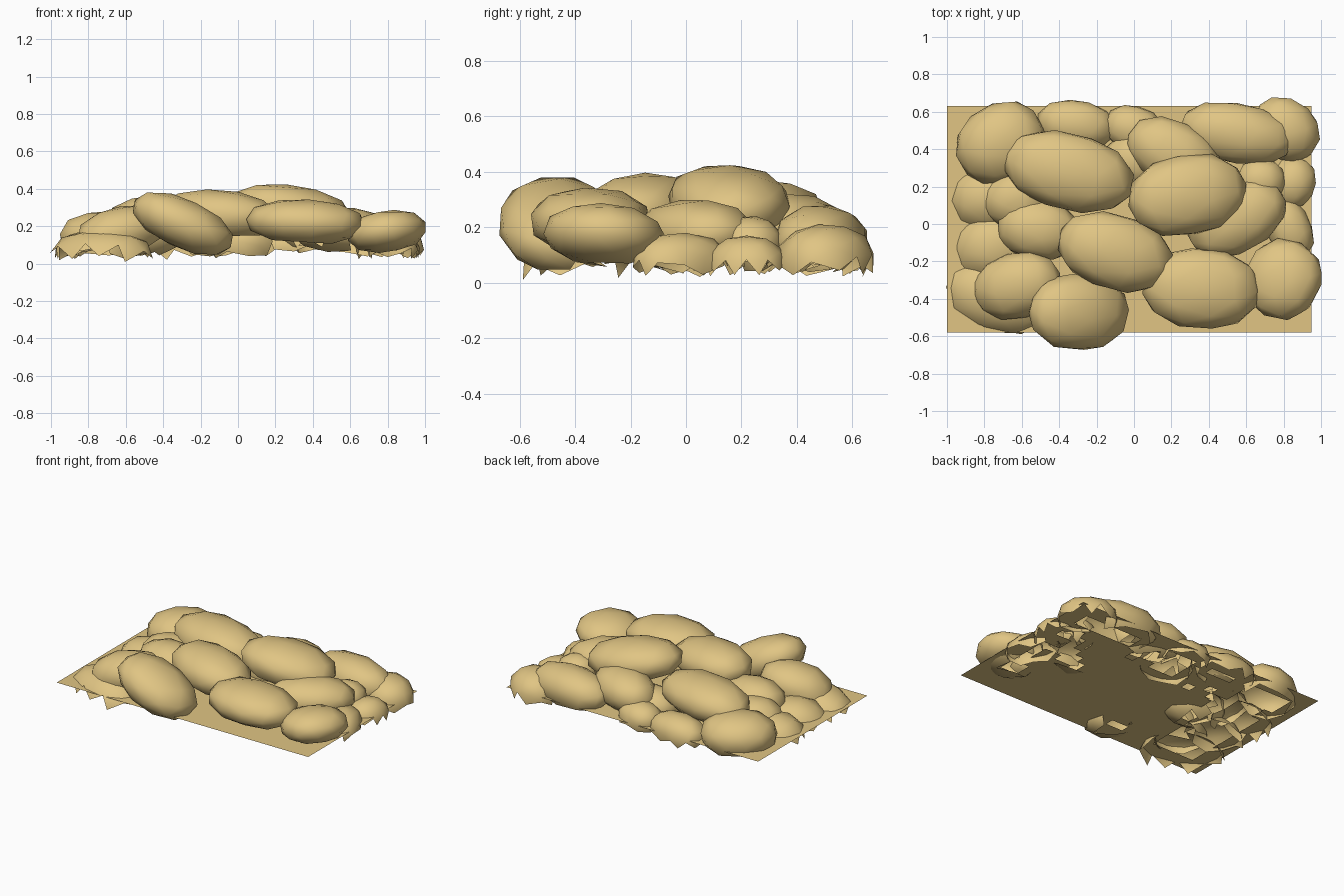
import bpy, bmesh, math, random
from mathutils import Matrix, Vector, Euler

if "Cube" in bpy.data.objects:
    bpy.data.objects.remove(bpy.data.objects["Cube"])

random.seed(4)
PLANE_Z = 0.092
mat = bpy.data.materials.new("sandy_tan")
mat.diffuse_color = (0.75, 0.56, 0.23, 1)
mat.use_nodes = True
mat.node_tree.nodes["Principled BSDF"].inputs["Base Color"].default_value = mat.diffuse_color

# upper stones: x, y, rx, ry, rz, top z, yaw, pitch (degrees)
upper = [
    (-0.35, 0.28, 0.355, 0.205, 0.13, 0.37, -14, 0),
    (0.285, 0.155, 0.32, 0.215, 0.125, 0.425, 10, 8),
    (0.55, 0.485, 0.305, 0.16, 0.13, 0.28, -10, 0),
    (0.21, 0.38, 0.26, 0.17, 0.13, 0.32, -25, 0),
    (-0.295, -0.47, 0.285, 0.205, 0.13, 0.38, 0, 24),
    (-0.10, -0.15, 0.315, 0.20, 0.13, 0.395, -17, 4),
    (0.36, -0.345, 0.315, 0.215, 0.12, 0.343, -3, 2),
    (0.795, -0.295, 0.205, 0.215, 0.11, 0.285, -30, -8),
    (0.55, 0.03, 0.28, 0.18, 0.12, 0.30, 28, 0),
    (-0.715, 0.435, 0.245, 0.205, 0.14, 0.28, 32, 0),
    (-0.625, -0.33, 0.24, 0.175, 0.13, 0.31, 15, -12),
]
# lower, half-buried stones: x, y, rx, ry, top z, yaw
lower = [
    (0.81, 0.505, 0.19, 0.16, 0.21, -35),
    (0.825, -0.02, 0.12, 0.18, 0.18, 25),
    (0.68, 0.23, 0.13, 0.12, 0.24, 0),
    (0.85, 0.22, 0.12, 0.14, 0.17, -15),
    (0.00, 0.51, 0.16, 0.12, 0.20, -15),
    (-0.31, 0.53, 0.21, 0.13, 0.20, -8),
    (-0.51, -0.03, 0.22, 0.16, 0.29, -8),
    (-0.73, -0.395, 0.28, 0.18, 0.18, -18),
    (-0.75, -0.12, 0.21, 0.18, 0.18, 10),
    (-0.77, 0.14, 0.21, 0.17, 0.18, 5),
    (-0.62, 0.14, 0.19, 0.15, 0.25, 20),
    (0.02, 0.34, 0.18, 0.15, 0.23, 0),
]


def placement(x, y, rx, ry, rz, top, yaw, pitch):
    a, p = math.radians(yaw), math.radians(pitch)
    half = math.hypot(rx * math.sin(p), rz * math.cos(p))
    return (Matrix.Translation((x, y, top - half)) @ Matrix.Rotation(a, 4, 'Z')
            @ Matrix.Rotation(p, 4, 'Y') @ Matrix.Diagonal((rx, ry, rz, 1)))


stones = [("upper_stone", placement(*s)) for s in upper]
stones += [("lower_stone", placement(x, y, rx, ry, 0.6 * min(rx, ry) + 0.03, top, yaw, 0))
           for x, y, rx, ry, top, yaw in lower]

# view directions used to decide which faces can be seen
views = [Vector((0, 0, 1))]
for elev in (8, 40):
    for k in range(8):
        e, a = math.radians(elev), math.radians(45 * k + elev)
        views.append(Vector((math.cos(a) * math.cos(e), math.sin(a) * math.cos(e), math.sin(e))))
inverses = [m.inverted() for _, m in stones]
local_views = [[inv.to_3x3() @ d for d in views] for inv in inverses]


def seen(co, normal, skip=-1):
    local = [(inv @ co, lv) for j, (inv, lv) in enumerate(zip(inverses, local_views)) if j != skip]
    if any(p.length < 0.88 for p, _ in local):
        return False
    for k, d in enumerate(views):
        if d.dot(normal) < 0.03:
            continue
        for p, lv in local:
            q = lv[k]
            a, b, c = q.dot(q), p.dot(q), p.dot(p) - 0.85
            if b < 0 and b * b > a * c:
                break
        else:
            return True
    return False


def finish(name, bm):
    me = bpy.data.meshes.new(name)
    bm.to_mesh(me)
    bm.free()
    me.materials.append(mat)
    bpy.context.collection.objects.link(bpy.data.objects.new(name, me))


# stones: squared-off ellipsoid shells with the hidden and underground faces removed
for i, (name, m) in enumerate(stones):
    bm = bmesh.new()
    bmesh.ops.create_icosphere(bm, subdivisions=2, radius=1.0)
    turn = Euler([random.uniform(0, 6) for _ in range(3)]).to_matrix()
    for v in bm.verts:
        c = turn @ v.co.normalized()
        k = sum(abs(t) ** 2.25 for t in c) ** (-1 / 2.25)
        v.co = m @ (c * k * 1.01)
    bm.normal_update()
    dead = []
    for f in bm.faces:
        c = f.calc_center_median()
        points = [c] + [v.co.lerp(c, 0.1) for v in f.verts]
        if c.z < 0.058 or not any(seen(p, f.normal, i) for p in points):
            dead.append(f)
    bmesh.ops.delete(bm, geom=dead, context='FACES')
    for v in bm.verts:
        v.co.z = max(v.co.z, 0.005)
    for f in bm.faces:
        f.smooth = True
    finish(name, bm)

# ground sheet with the covered parts removed
bm = bmesh.new()
bmesh.ops.create_grid(bm, x_segments=30, y_segments=20, size=1.0,
                      matrix=Matrix.Translation((-0.025, 0.025, PLANE_Z))
                      @ Matrix.Diagonal((0.975, 0.605, 1, 1)))
up = Vector((0, 0, 1))
visible = {v: seen(v.co, up) for v in bm.verts}
dead = [f for f in bm.faces if not any(visible[v] for v in f.verts)
        and max(abs(v.co.x + 0.025) / 0.975 for v in f.verts) < 0.9
        and max(abs(v.co.y - 0.025) / 0.605 for v in f.verts) < 0.85]
bmesh.ops.delete(bm, geom=dead, context='FACES')
finish("ground_sheet", bm)
